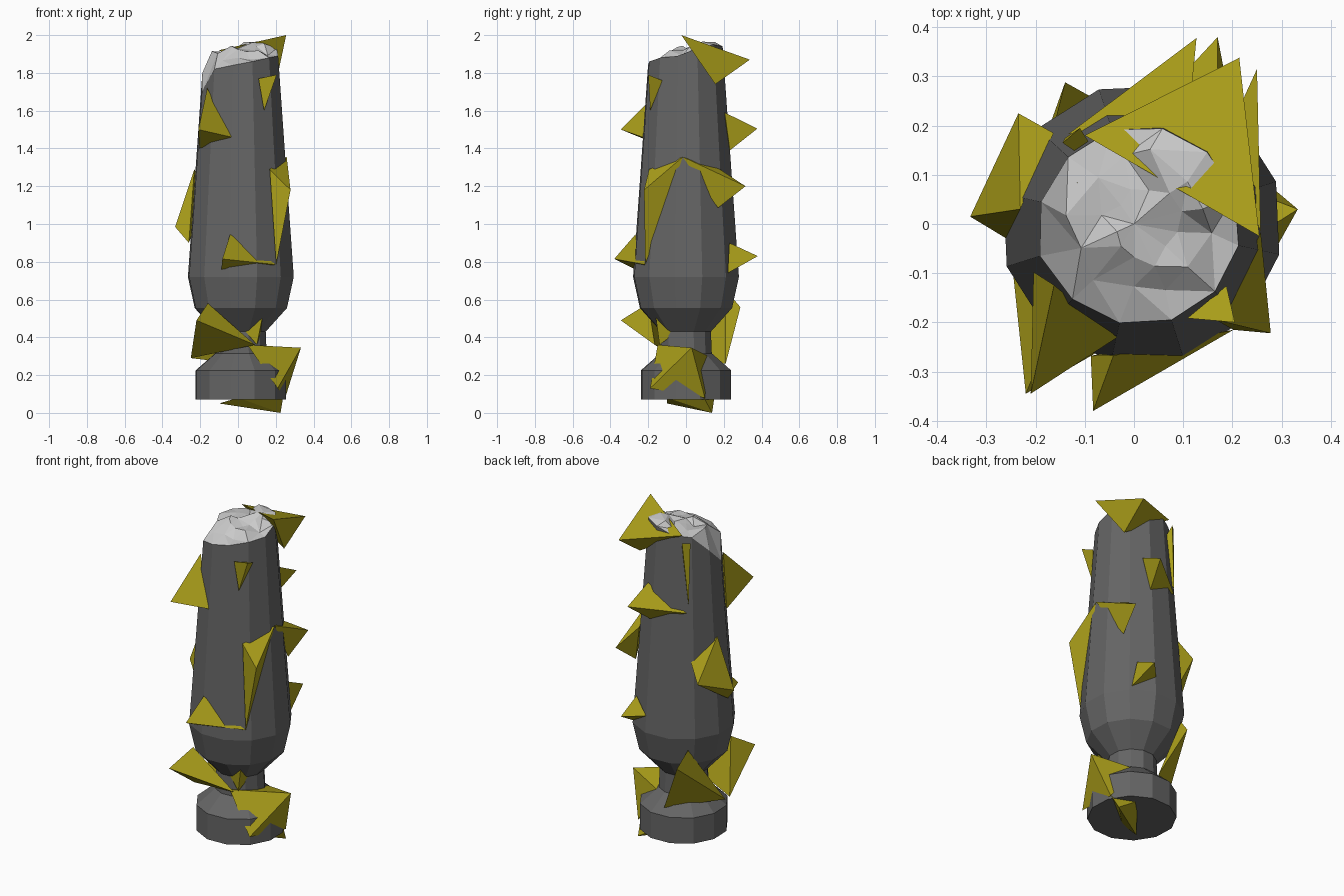
import bpy, bmesh, math, random
from mathutils import Vector

if "Cube" in bpy.data.objects:
    bpy.data.objects.remove(bpy.data.objects["Cube"])

random.seed(4)
CX, SIDES, PHASE = 0.015, 12, 17.5


def material(name, color):
    m = bpy.data.materials.new(name)
    m.diffuse_color = (*color, 1)
    m.use_nodes = True
    m.node_tree.nodes["Principled BSDF"].inputs["Base Color"].default_value = m.diffuse_color
    return m


STONE = material("dark_stone", (0.13, 0.13, 0.13))
BROKEN = material("broken_stone", (0.6, 0.6, 0.6))
GOLD = material("gold_crystal", (0.40, 0.34, 0.01))


def finish(bm, name, mat):
    bmesh.ops.recalc_face_normals(bm, faces=bm.faces)
    me = bpy.data.meshes.new(name)
    bm.to_mesh(me)
    bm.free()
    me.materials.append(mat)
    ob = bpy.data.objects.new(name, me)
    bpy.context.collection.objects.link(ob)
    return ob


# Shaft profile as (radius, z), and a point on the tapered skin
PROFILE = [(0.245, 0.07), (0.245, 0.225), (0.14, 0.315), (0.135, 0.43),
           (0.25, 0.555), (0.287, 0.72), (0.268, 1.2)]


def skin_radius(z):
    return 0.287 - max(z - 0.72, 0) * 0.072 if z < 1.2 and z > 0.72 else (
        0.252 - (z - 1.2) * 0.072)


PROFILE[-1] = (skin_radius(1.2), 1.2)


def polar(deg, r, z):
    a = math.radians(deg)
    return Vector((CX + r * math.cos(a), r * math.sin(a), z))


# Broken rim heights, one per side, low at the chipped left side
RIM = [1.93, 1.95, 1.94, 1.91, 1.90, 1.80, 1.70, 1.82, 1.84, 1.86, 1.88, 1.89]
ANGLES = [PHASE + i * 360 / SIDES for i in range(SIDES)]


def bridge(bm, lower, upper):
    for i in range(len(lower)):
        j = (i + 1) % len(lower)
        bm.faces.new((lower[i], lower[j], upper[j], upper[i]))


# Shaft: turned pillar with foot, neck and ragged upper edge
bm = bmesh.new()
rings = [[bm.verts.new(polar(a, r, z)) for a in ANGLES] for r, z in PROFILE]
rings.append([bm.verts.new(polar(a, skin_radius(z), z)) for a, z in zip(ANGLES, RIM)])
for lo, hi in zip(rings, rings[1:]):
    bridge(bm, lo, hi)
bm.faces.new(rings[0])
finish(bm, "pillar_shaft", STONE)

# Broken top: jagged rings stepping in from the rim
MID = [1.96, 1.97, 1.96, 1.93, 1.92, 1.91, 1.91, 1.86, 1.88, 1.88, 1.91, 1.90]
bm = bmesh.new()
outer = [bm.verts.new(polar(a, skin_radius(z), z)) for a, z in zip(ANGLES, RIM)]
mid = [bm.verts.new(polar(a + random.uniform(-7, 7), random.uniform(0.125, 0.16),
                          z + random.uniform(-0.015, 0.01))) for a, z in zip(ANGLES, MID)]
inner = [bm.verts.new(polar(a, random.uniform(0.05, 0.09), random.uniform(1.90, 1.97)))
         for a in ANGLES]
bridge(bm, outer, mid)
bridge(bm, mid, inner)
peak = bm.verts.new((0.0, 0.0, 1.93))
for i in range(SIDES):
    bm.faces.new((inner[i], inner[(i + 1) % SIDES], peak))
bmesh.ops.triangulate(bm, faces=bm.faces)
finish(bm, "broken_top", BROKEN)


# Crystals: hull of points; (degrees, z) pairs lie on the shaft skin
def crystal(name, *points):
    bm = bmesh.new()
    for p in points:
        bm.verts.new(p if len(p) == 3 else polar(p[0], skin_radius(p[1]) * 1.01, p[1]))
    bmesh.ops.convex_hull(bm, input=bm.verts)
    finish(bm, name, GOLD)


# Crystals on the upper shaft
crystal("crystal_crown", (0.214, 0.338, 1.87), (0.255, -0.025, 2.0),
        (0.2, 0.155, 1.74), (-0.1, 0.18, 1.92))
crystal("crystal_front_left_high", (-0.21, -0.345, 1.50), (215, 1.72), (204, 1.40), (258, 1.46))
crystal("crystal_front_right_high", (0.205, -0.2, 1.79), (296, 1.77), (324, 1.76), (303, 1.6))
crystal("crystal_back_high", (0.127, 0.378, 1.505), (129, 1.46), (75, 1.39), (65, 1.59))
crystal("crystal_back_sliver", (-0.14, 0.175, 1.5), (-0.11, 0.195, 1.88),
        (-0.145, 0.165, 1.88), (-0.05, 0.1, 1.7))
crystal("crystal_chip_sliver", (-0.115, 0.085, 1.91), (-0.11, -0.02, 1.88),
        (-0.16, -0.11, 1.72), (-0.165, 0.0, 1.77))

# Crystals around the middle
crystal("crystal_right_long", (0.278, -0.222, 1.18), (308, 1.29), (356, 1.355), (311, 0.785))
crystal("crystal_right_back", (0.25, 0.315, 1.2), (356, 1.355), (40, 1.085), (46, 1.29))
crystal("crystal_front_mid", (-0.083, -0.38, 0.815), (258, 0.945), (249, 0.76), (311, 0.785))
crystal("crystal_back_mid", (0.17, 0.38, 0.83), (56, 0.9), (78, 0.82), (50, 0.74))
crystal("crystal_left_mid", (-0.333, 0.015, 0.985), (-0.235, 0.225, 1.07),
        (134, 1.17), (173, 1.29), (186, 0.9))

# Crystals around the neck and foot
crystal("crystal_front_low", (-0.22, -0.345, 0.49), (-0.16, -0.2, 0.58),
        (-0.25, -0.06, 0.29), (0.09, -0.165, 0.36))
crystal("crystal_back_low", (-0.14, 0.288, 0.56), (-0.16, 0.21, 0.65),
        (0.0, 0.21, 0.26), (-0.25, -0.02, 0.29))
crystal("crystal_neck", (0.13, -0.16, 0.51), (0.04, -0.13, 0.43),
        (0.1, -0.14, 0.36), (0.12, -0.06, 0.42))
crystal("crystal_right_low", (0.333, 0.03, 0.345), (0.05, -0.15, 0.36),
        (0.21, -0.19, 0.13), (0.25, 0.1, 0.08), (0.1, 0.12, 0.3))
crystal("crystal_underside", (0.225, 0.138, 0.0), (-0.1, -0.1, 0.05),
        (0.0, -0.1, 0.08), (0.24, 0.09, 0.09), (0.1, 0.15, 0.08))
